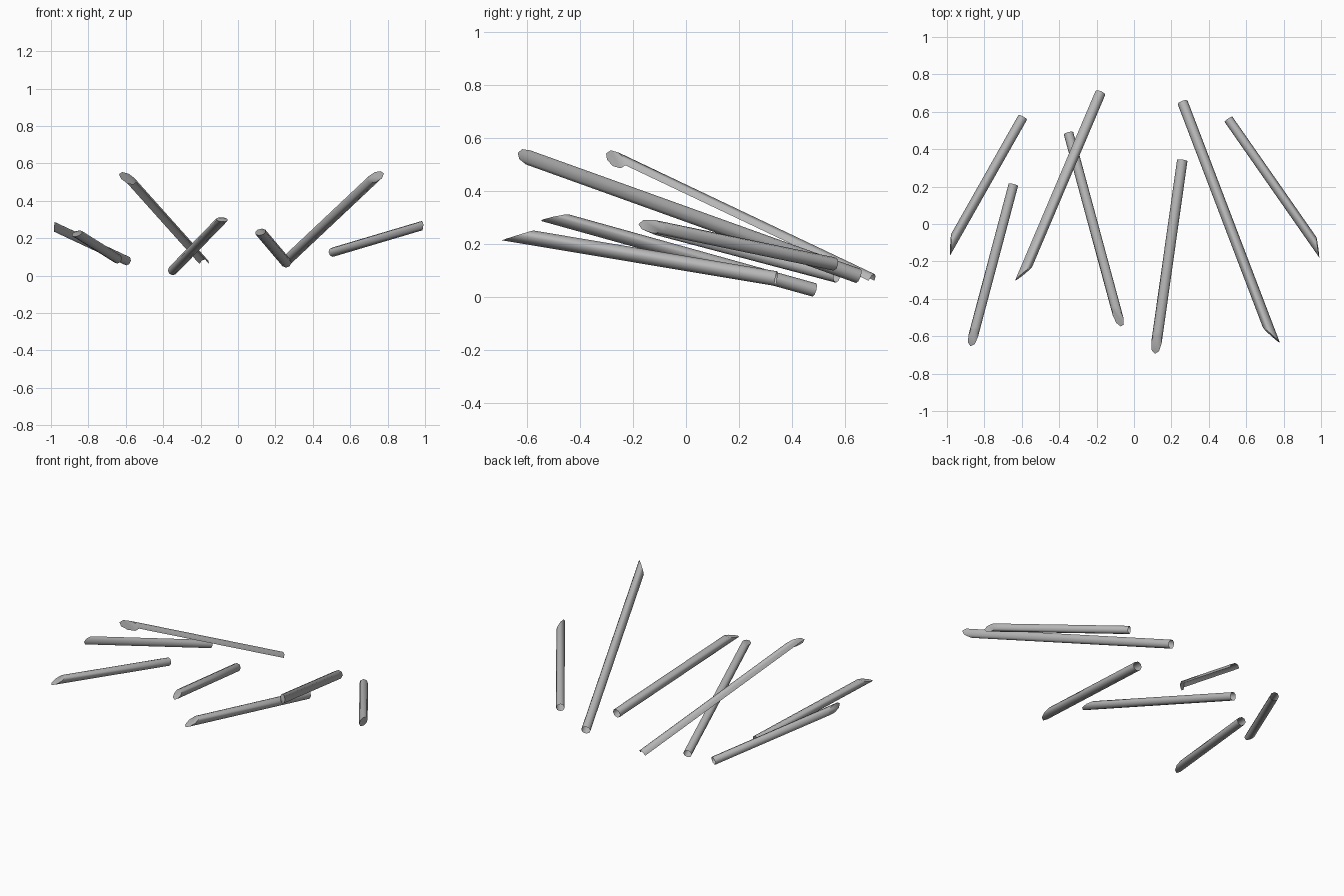
import bpy
import bmesh
from math import cos, sin, radians
from mathutils import Vector

cube = bpy.data.objects.get("Cube")
if cube:
    bpy.data.objects.remove(cube, do_unlink=True)

# One plain grey for every stake
grey = bpy.data.materials.new("weathered grey")
grey.use_nodes = True
colour = (0.47, 0.47, 0.47, 1)
grey.diffuse_color = colour
grey.node_tree.nodes["Principled BSDF"].inputs["Base Color"].default_value = colour

SIDES = 8
SLANT = 2.0  # axial reach of the slanted cut per unit of radius


def stake(name, back, front, radius, point_angle, half=False):
    """Open tube from back to front, with a slanted, closed front end."""
    back, front = Vector(back), Vector(front)
    axis = (front - back).normalized()
    across = Vector((0, 0, 1)).cross(axis).normalized()
    up = axis.cross(across)
    point = across * cos(radians(point_angle)) + up * sin(radians(point_angle))

    bm = bmesh.new()
    tail, tip = [], []
    walls = SIDES // 2 if half else SIDES
    for i in range(SIDES):
        angle = radians(360 * i / SIDES)
        offset = (across * cos(angle) + up * sin(angle)) * radius
        tip.append(bm.verts.new(front + offset + axis * SLANT * offset.dot(point)))
        if not half or i <= walls:
            tail.append(bm.verts.new(back + offset))
    for i in range(walls):
        j = (i + 1) % SIDES
        bm.faces.new((tail[i], tail[j], tip[j], tip[i]))
    bm.faces.new(tip)

    mesh = bpy.data.meshes.new(name)
    bm.to_mesh(mesh)
    bm.free()
    mesh.materials.append(grey)
    obj = bpy.data.objects.new(name, mesh)
    bpy.context.collection.objects.link(obj)
    bpy.ops.object.select_all(action='DESELECT')
    obj.select_set(True)
    bpy.context.view_layer.objects.active = obj
    bpy.ops.object.shade_smooth_by_angle(angle=radians(50))


DOWN, LEFT, RIGHT = -90, 0, 180  # side on which the sharp point lies

# Stakes on the right
stake("outer_right_stake", (-0.595, 0.57, 0.08), (-0.98, -0.11, 0.26), 0.026, LEFT)
stake("low_right_stake", (-0.645, 0.21, 0.09), (-0.86, -0.60, 0.225), 0.026, DOWN)
stake("split_right_stake", (-0.18, 0.70, 0.062), (-0.59, -0.265, 0.52), 0.028, RIGHT, half=True)

# Stakes near the middle
stake("middle_right_stake", (-0.35, 0.485, 0.027), (-0.085, -0.495, 0.30), 0.026, DOWN + 15)
stake("middle_left_stake", (0.258, 0.34, 0.07), (0.12, -0.635, 0.233), 0.028, DOWN)

# Stakes on the left
stake("long_left_stake", (0.26, 0.65, 0.08), (0.735, -0.595, 0.527), 0.028, LEFT)
stake("outer_left_stake", (0.505, 0.56, 0.125), (0.983, -0.125, 0.267), 0.025, RIGHT)
